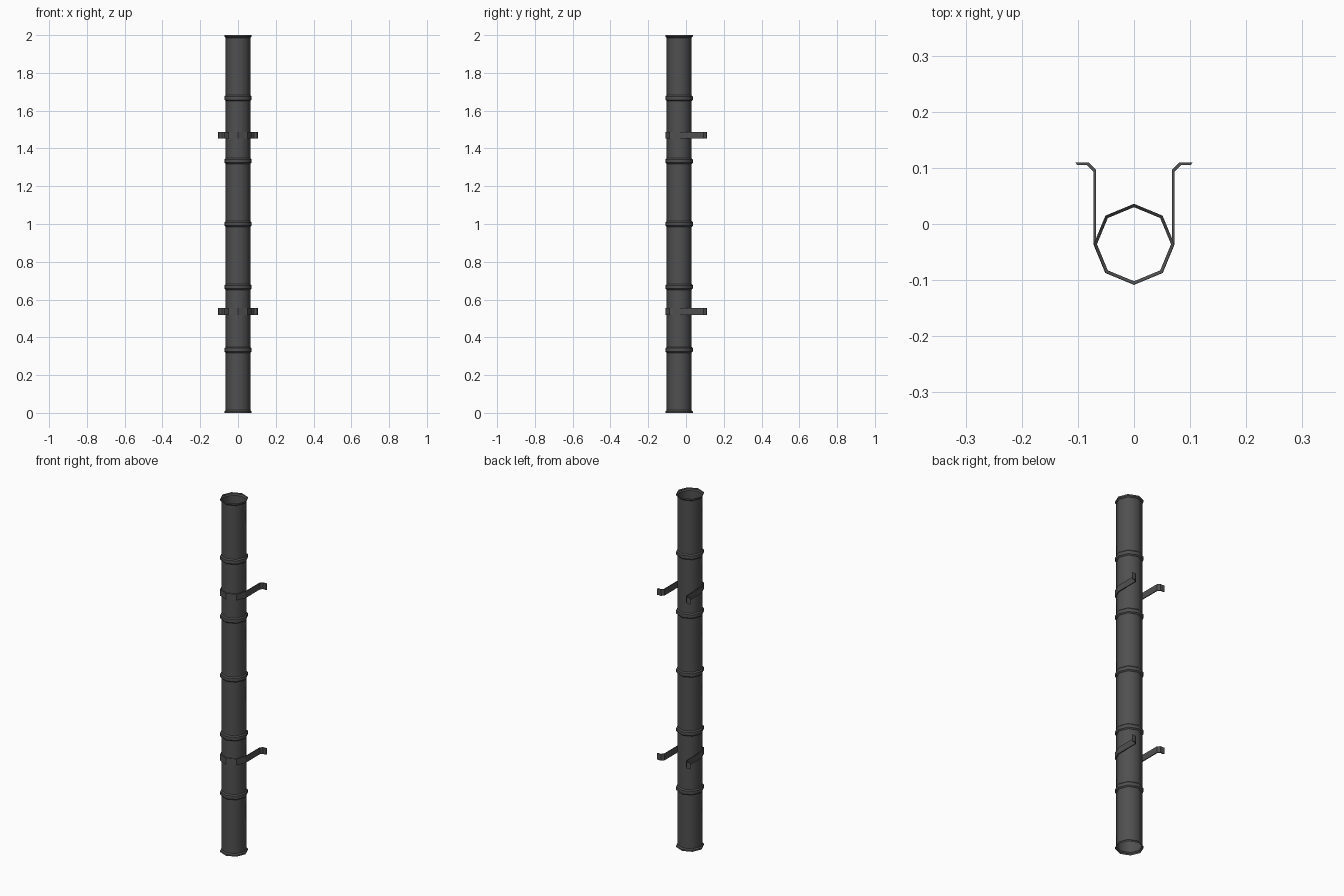
import bpy, bmesh, math

if "Cube" in bpy.data.objects:
    bpy.data.objects.remove(bpy.data.objects["Cube"])

CY = -0.036      # pipe axis in y
SIDES = 8
R_PIPE, R_RING = 0.066, 0.072

metal = bpy.data.materials.new("dark grey metal")
metal.diffuse_color = (0.08, 0.08, 0.08, 1)
metal.use_nodes = True
metal.node_tree.nodes["Principled BSDF"].inputs["Base Color"].default_value = metal.diffuse_color


def finish(bm, name):
    me = bpy.data.meshes.new(name)
    bm.to_mesh(me)
    bm.free()
    me.materials.append(metal)
    ob = bpy.data.objects.new(name, me)
    bpy.context.collection.objects.link(ob)
    return ob


# pipe: open octagonal tube with raised joint rings, half rings at both ends
profile = [(R_RING, 0.0), (R_RING, 0.008), (R_PIPE, 0.014)]
for i in range(1, 6):
    z = i / 3
    profile += [(R_PIPE, z - 0.015), (R_RING, z - 0.009),
                (R_RING, z + 0.009), (R_PIPE, z + 0.015)]
profile += [(R_PIPE, 1.986), (R_RING, 1.992), (R_RING, 2.0)]

bm = bmesh.new()
loops = []
for r, z in profile:
    loops.append([bm.verts.new((r * math.cos(a), CY + r * math.sin(a), z))
                  for a in (2 * math.pi * k / SIDES for k in range(SIDES))])
for lo, hi in zip(loops, loops[1:]):
    for k in range(SIDES):
        n = (k + 1) % SIDES
        bm.faces.new((lo[k], lo[n], hi[n], hi[k])).smooth = True
# smooth around the pipe, crisp along the ring edges
for e in bm.edges:
    if abs(e.verts[0].co.z - e.verts[1].co.z) < 1e-5:
        e.smooth = False
finish(bm, "drain_pipe")


# brackets: strap round the front half, two legs back, feet turned outward
def bracket(name, zc, height=0.036):
    def path(r, leg_y, foot_x, foot_y, tip_x):
        half = [(r * math.sin(a), CY - r * math.cos(a))
                for a in (0, math.pi / 4, math.pi / 2)]
        half += [(r, leg_y), (foot_x, foot_y), (tip_x, foot_y)]
        return [(-x, y) for x, y in half[:0:-1]] + half

    outer = path(0.0725, 0.0935, 0.084, 0.105, 0.101)
    inner = path(0.0675, 0.0965, 0.081, 0.110, 0.105)
    bm = bmesh.new()
    rows = []
    for o, i in zip(outer, inner):
        rows.append([bm.verts.new((x, y, zc + s * height / 2))
                     for (x, y), s in ((o, -1), (o, 1), (i, 1), (i, -1))])
    for a, b in zip(rows, rows[1:]):
        for k in range(4):
            n = (k + 1) % 4
            bm.faces.new((a[k], b[k], b[n], a[n]))
    bm.faces.new(rows[0])
    bm.faces.new(rows[-1][::-1])
    bmesh.ops.recalc_face_normals(bm, faces=bm.faces)
    finish(bm, name)


bracket("lower_wall_bracket", 0.536)
bracket("upper_wall_bracket", 1.47)
